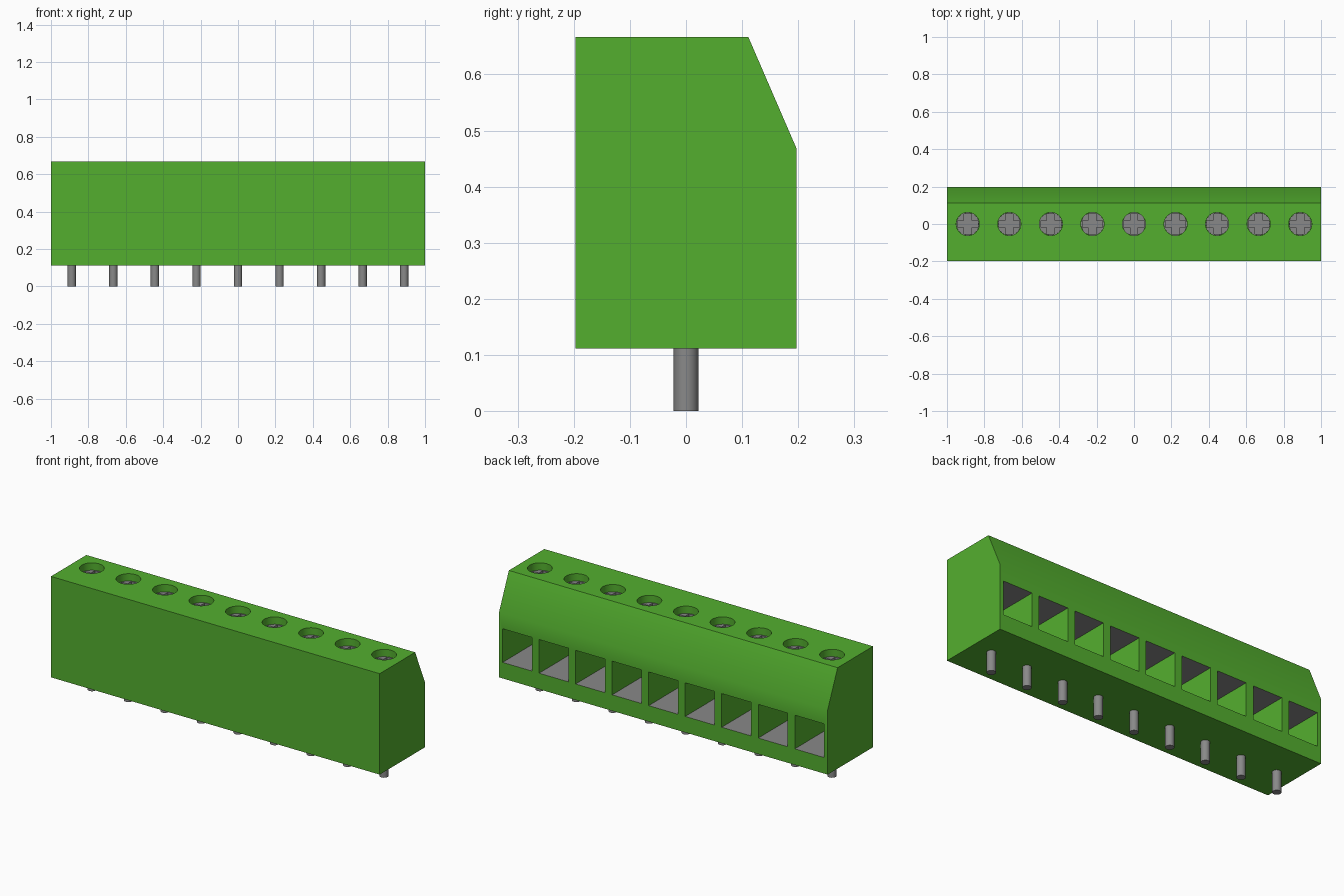
import bpy, bmesh, math
from mathutils import Vector

cube = bpy.data.objects.get("Cube")
if cube:
    bpy.data.objects.remove(cube, do_unlink=True)

COUNT, PITCH = 9, 2 / 9
XS = [(i - (COUNT - 1) / 2) * PITCH for i in range(COUNT)]
FLOOR, CEILING = 0.2, 0.385     # wire opening heights
TOP, BASE = 0.667, 0.112


def material(name, rgb):
    m = bpy.data.materials.new(name)
    m.use_nodes = True
    m.diffuse_color = (*rgb, 1)
    m.node_tree.nodes["Principled BSDF"].inputs["Base Color"].default_value = (*rgb, 1)
    return m


green = material("green plastic", (0.088, 0.43, 0.028))
metal = material("grey metal", (0.25, 0.25, 0.25))


def prism(bm, points, offset):
    """Extrude a closed outline of 3D points by an offset vector."""
    face = bm.faces.new([bm.verts.new(p) for p in points])
    ext = bmesh.ops.extrude_face_region(bm, geom=[face])
    moved = [v for v in ext["geom"] if isinstance(v, bmesh.types.BMVert)]
    bmesh.ops.translate(bm, verts=moved, vec=Vector(offset))


def circle(x, r, z, n=32):
    return [(x + r * math.cos(2 * math.pi * k / n), r * math.sin(2 * math.pi * k / n), z)
            for k in range(n)]


def make(name, bm, mats):
    bmesh.ops.recalc_face_normals(bm, faces=bm.faces)
    me = bpy.data.meshes.new(name)
    bm.to_mesh(me)
    bm.free()
    for m in mats:
        me.materials.append(m)
    ob = bpy.data.objects.new(name, me)
    bpy.context.collection.objects.link(ob)
    return ob


def activate(ob):
    bpy.ops.object.select_all(action='DESELECT')
    ob.select_set(True)
    bpy.context.view_layer.objects.active = ob


def cut(ob, cutter):
    """Subtract the cutter and remove it."""
    mod = ob.modifiers.new("cut", 'BOOLEAN')
    mod.operation, mod.solver, mod.object = 'DIFFERENCE', 'EXACT', cutter
    activate(ob)
    bpy.ops.object.modifier_apply(modifier=mod.name)
    bpy.data.objects.remove(cutter, do_unlink=True)


def smooth(ob):
    activate(ob)
    bpy.ops.object.shade_smooth_by_angle(angle=math.radians(30))


# Housing with a sloped upper back edge
bm = bmesh.new()
profile = [(-0.197, BASE), (0.197, BASE), (0.197, 0.468), (0.111, TOP), (-0.197, TOP)]
prism(bm, [(-1, y, z) for y, z in profile], (2, 0, 0))
housing = make("housing", bm, [green, metal])

# Screw wells on top and wire openings on the back
bm = bmesh.new()
for x in XS:
    prism(bm, circle(x, 0.062, 0.60), (0, 0, 0.2))
    prism(bm, [(x - 0.089, -0.11, FLOOR), (x + 0.089, -0.11, FLOOR),
               (x + 0.089, -0.11, CEILING), (x - 0.089, -0.11, CEILING)], (0, 0.5, 0))
cut(housing, make("housing_cutter", bm, [green]))

# Metal floor and ceiling inside each wire opening
for p in housing.data.polygons:
    inside = FLOOR - 0.01 < p.center.z < CEILING + 0.01
    p.material_index = 1 if inside and abs(p.normal.z) > 0.9 else 0
smooth(housing)

# Cross-slotted screw head, copied along the row
bm = bmesh.new()
prism(bm, circle(0, 0.0615, 0.595), (0, 0, 0.032))
screw = make("screw_1", bm, [metal])
a, w = 0.054, 0.02
plus = [(a, -w), (a, w), (w, w), (w, a), (-w, a), (-w, w),
        (-a, w), (-a, -w), (-w, -w), (-w, -a), (w, -a), (w, -w)]
bm = bmesh.new()
prism(bm, [(x, y, 0.608) for x, y in plus], (0, 0, 0.1))
cut(screw, make("slot_cutter", bm, [metal]))
smooth(screw)

# Round solder pin
bm = bmesh.new()
prism(bm, circle(0, 0.0222, 0, 24), (0, 0, 0.15))
pin = make("pin_1", bm, [metal])
smooth(pin)

for first, label in ((screw, "screw"), (pin, "pin")):
    first.location.x = XS[0]
    for i, x in enumerate(XS[1:], 2):
        ob = bpy.data.objects.new(f"{label}_{i}", first.data)
        ob.location.x = x
        bpy.context.collection.objects.link(ob)
